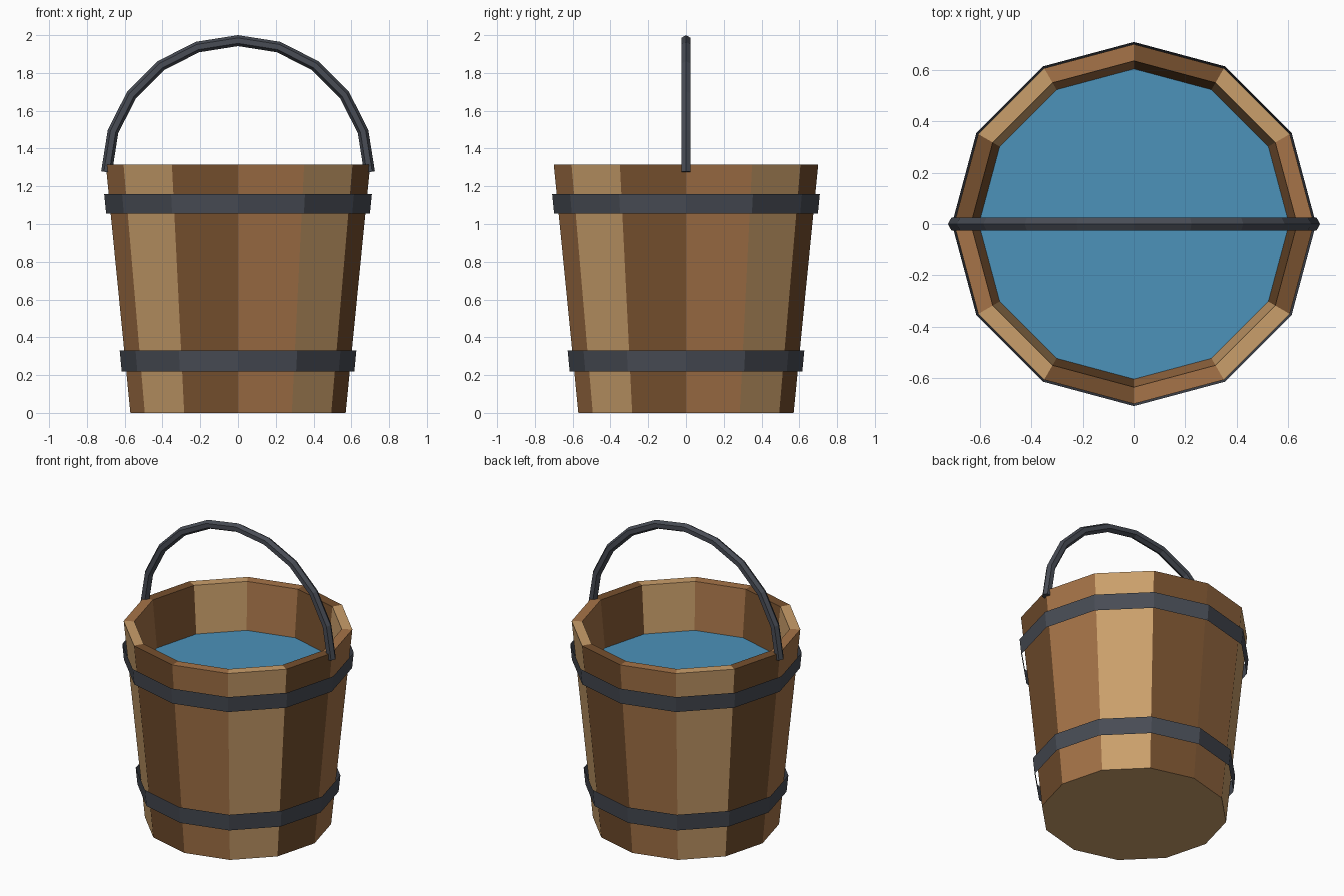
import bpy, bmesh, math
from mathutils import Vector

SIDES = 12

cube = bpy.data.objects.get("Cube")
if cube:
    bpy.data.objects.remove(cube, do_unlink=True)


def material(name, rgb, roughness=0.8):
    """Flat colour given as 0-255 sRGB, stored as linear."""
    lin = [((c / 255 + 0.055) / 1.055) ** 2.4 for c in rgb]
    mat = bpy.data.materials.new(name)
    mat.use_nodes = True
    mat.diffuse_color = (*lin, 1)
    bsdf = mat.node_tree.nodes["Principled BSDF"]
    bsdf.inputs["Base Color"].default_value = (*lin, 1)
    bsdf.inputs["Roughness"].default_value = roughness
    return mat


light_wood = material("light wood", (202, 159, 107))
mid_wood = material("medium wood", (166, 116, 72))
dark_wood = material("dark wood", (118, 80, 46))
iron = material("dark iron", (72, 76, 85), 0.5)
water_blue = material("water blue", (76, 146, 186), 0.2)


def finish(name, bm, mats):
    mesh = bpy.data.meshes.new(name)
    bm.to_mesh(mesh)
    bm.free()
    for mat in mats:
        mesh.materials.append(mat)
    obj = bpy.data.objects.new(name, mesh)
    bpy.context.collection.objects.link(obj)
    return obj


def ring(bm, radius, z):
    return [bm.verts.new((radius * math.cos(math.tau * i / SIDES),
                          radius * math.sin(math.tau * i / SIDES), z))
            for i in range(SIDES)]


def bridge(bm, a, b, mat_count=1):
    """Join two rings with quads, cycling the material from side to side."""
    n = len(a)
    for i in range(n):
        j = (i + 1) % n
        face = bm.faces.new((a[i], a[j], b[j], b[i]))
        face.material_index = i % mat_count


def outer_radius(z):
    return 0.57 + 0.13 * z / 1.315


# Staves: outer wall, rim and inner wall, coloured stave by stave
bm = bmesh.new()
profile = [(0.57, 0), (0.70, 1.315), (0.635, 1.315), (0.515, 0.1)]
rings = [ring(bm, r, z) for r, z in profile]
for low, high in zip(rings, rings[1:]):
    bridge(bm, low, high, 3)
underside = bm.faces.new(rings[0][::-1])
floor = bm.faces.new(rings[-1])
underside.material_index = floor.material_index = 1
finish("bucket_staves", bm, (mid_wood, light_wood, dark_wood))

# Water surface
bm = bmesh.new()
bm.faces.new(ring(bm, 0.605, 1.0))
finish("water", bm, [water_blue])

# Iron hoops standing just off the staves
for name, z0, z1 in (("lower_hoop", 0.22, 0.33), ("upper_hoop", 1.055, 1.16)):
    bm = bmesh.new()
    bridge(bm, *[ring(bm, outer_radius(z) + 0.024, z) for z in (z0, z1)])
    finish(name, bm, [iron])

# Handle: hexagonal bar swept along a half circle
bm = bmesh.new()
STEPS, ARC, BAR = 10, 0.696, 0.029
path = [Vector((ARC * math.cos(math.pi * i / STEPS), 0,
                1.275 + ARC * math.sin(math.pi * i / STEPS)))
        for i in range(STEPS + 1)]
sections = []
for i, point in enumerate(path):
    tangent = (path[min(i + 1, STEPS)] - path[max(i - 1, 0)]).normalized()
    side = Vector((0, 1, 0))
    outward = side.cross(tangent)
    sections.append([bm.verts.new(point + BAR * (
        outward * math.cos(math.tau * k / 6) + side * math.sin(math.tau * k / 6)))
        for k in range(6)])
for a, b in zip(sections, sections[1:]):
    bridge(bm, a, b)
bm.faces.new(sections[0][::-1])
bm.faces.new(sections[-1])
bmesh.ops.recalc_face_normals(bm, faces=bm.faces)
finish("handle", bm, [iron])
